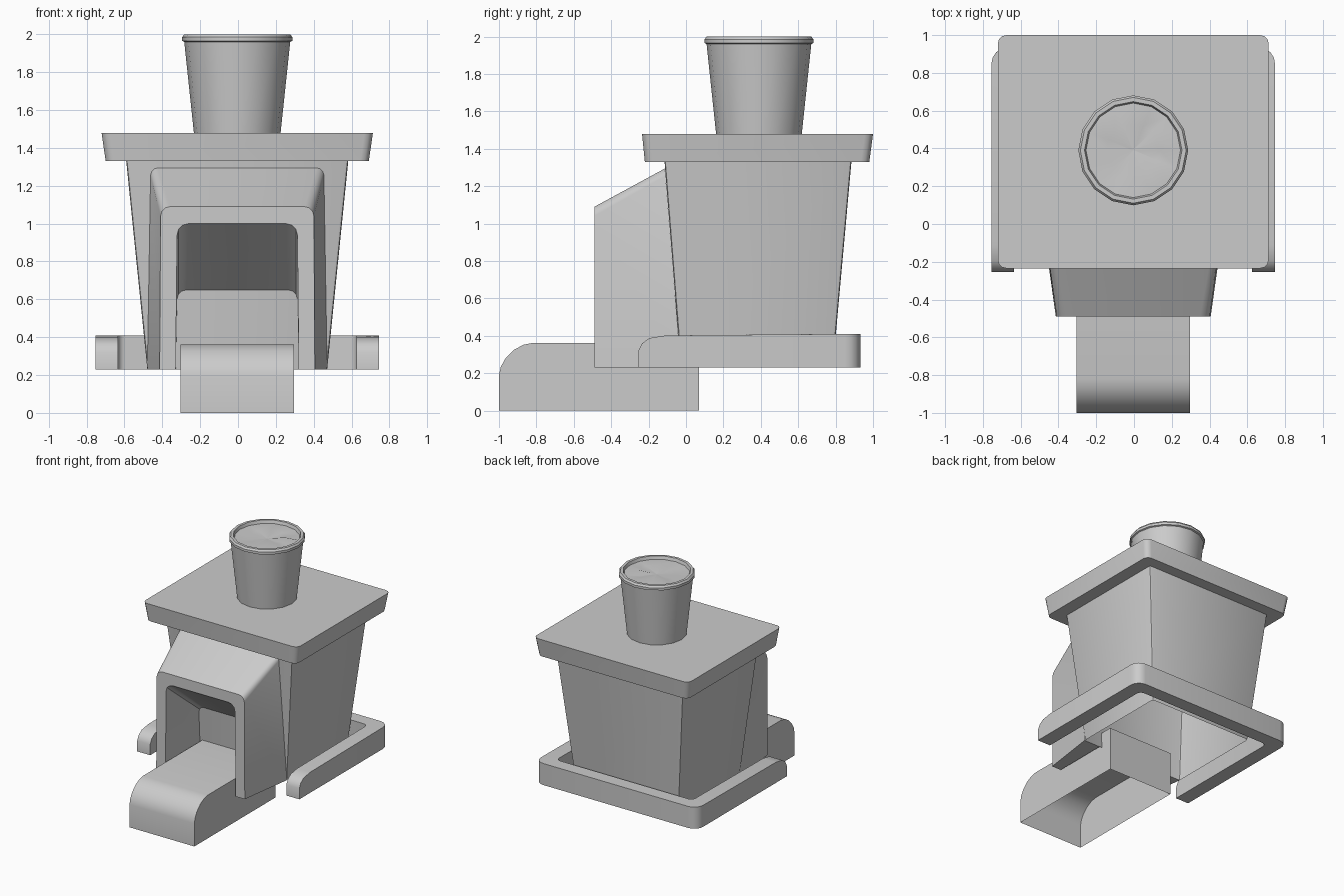
import bpy, bmesh, math, random

random.seed(4)
cube = bpy.data.objects.get("Cube")
if cube:
    bpy.data.objects.remove(cube, do_unlink=True)

grey = bpy.data.materials.new("plain_grey")
grey.use_nodes = True
grey.diffuse_color = (0.6, 0.6, 0.6, 1)
grey.node_tree.nodes["Principled BSDF"].inputs["Base Color"].default_value = (0.6, 0.6, 0.6, 1)

SHIFT = -0.004  # small sideways offset of the whole model


def loft(name, loops, closed=True, cap_start=False, cap_end=False, wrap=False):
    """Skin a list of equally long point loops into one object."""
    bm = bmesh.new()
    rings = [[bm.verts.new(p) for p in loop] for loop in loops]
    n = len(rings[0])
    pairs = list(zip(rings, rings[1:]))
    if wrap:
        pairs.append((rings[-1], rings[0]))
    for a, b in pairs:
        for i in range(n if closed else n - 1):
            j = (i + 1) % n
            bm.faces.new((a[i], a[j], b[j], b[i]))
    if cap_start:
        bm.faces.new(rings[0])
    if cap_end:
        bm.faces.new(rings[-1])
    bmesh.ops.recalc_face_normals(bm, faces=bm.faces)
    mesh = bpy.data.meshes.new(name)
    bm.to_mesh(mesh)
    bm.free()
    mesh.materials.append(grey)
    obj = bpy.data.objects.new(name, mesh)
    obj.location.x = SHIFT
    bpy.context.collection.objects.link(obj)
    bpy.ops.object.select_all(action='DESELECT')
    obj.select_set(True)
    bpy.context.view_layer.objects.active = obj
    bpy.ops.object.shade_smooth_by_angle(angle=math.radians(30))
    return obj


def arc(cx, cy, r, start, end, steps):
    """Points on an arc, angles in degrees."""
    angles = [math.radians(start + (end - start) * i / steps) for i in range(steps + 1)]
    return [(cx + r * math.cos(a), cy + r * math.sin(a)) for a in angles]


def rounded_rect(half_x, y0, y1, z, r, steps):
    pts = []
    corners = ((1, y1 - r), (-1, y1 - r), (-1, y0 + r), (1, y0 + r))
    for k, (side, cy) in enumerate(corners):
        pts += arc(side * (half_x - r), cy, r, 90 * k, 90 * k + 90, steps)
    return [(x, y, z) for x, y in pts]


def body_front(z):
    """Depth of the leaning front wall at a given height."""
    return -0.027 - (z - 0.23) * 0.08


def arch(bottom_half, top_half, top, r, depth):
    """Upside-down U with rounded shoulders, open at the floor."""
    half = [(bottom_half, 0.23)] + arc(top_half - r, top - r, r, 0, 90, 3)
    pts = half + [(-x, z) for x, z in reversed(half)]
    return [(x, depth(z), z) for x, z in pts]


# Main flared body, open underneath
loft("body", [rounded_rect(0.475, -0.027, 0.785, 0.23, 0.015, 2),
              rounded_rect(0.587, -0.115, 0.885, 1.335, 0.015, 2)])

# Slab roof
loft("roof", [rounded_rect(0.695, -0.22, 0.98, 1.33, 0.045, 3),
              rounded_rect(0.717, -0.235, 1.0, 1.48, 0.045, 3)],
     cap_start=True, cap_end=True)

# Front hood with a tunnel whose ceiling slopes down to the back
front = lambda z: -0.49
hood_loops = [arch(0.475, 0.458, 1.295, 0.04, body_front),
              arch(0.41, 0.405, 1.09, 0.05, front),
              arch(0.325, 0.318, 1.0, 0.06, front),
              arch(0.325, 0.318, 0.65, 0.05, body_front)]
loft("hood", hood_loops, closed=False)

# Narrow floor strips under the hood walls
for side, idx in (("left", 0), ("right", -1)):
    a, b, c, d = [loop[idx] for loop in hood_loops]
    loft("hood_floor_" + side, [[a, b], [d, c]], closed=False)

# Chute with a rounded nose, open underneath
nose = [(0.07, 0), (0.07, 0.362), (-0.82, 0.362), (-0.87, 0.352),
        (-0.92, 0.325), (-0.965, 0.28), (-0.99, 0.235), (-1.0, 0.19), (-1.0, 0)]
loft("chute", [[(x, y, z) for y, z in nose] for x in (-0.3, 0.3)],
     closed=False, cap_start=True, cap_end=True)

# U-shaped base rail: outer point, inner point and top height per station
stations = [((0.75, y), (0.63, y), z) for y, z in
            ((-0.255, 0.32), (-0.235, 0.36), (-0.195, 0.388), (-0.11, 0.402))]
outer = arc(0.67, 0.852, 0.08, 0, 90, 4)
inner = arc(0.59, 0.78, 0.04, 0, 90, 4)
stations += [(o, i, 0.41) for o, i in zip(outer, inner)]
stations += [((-o[0], o[1]), (-i[0], i[1]), z) for o, i, z in reversed(stations)]
loft("base_rail", [[(*o, 0.23), (*o, z), (*i, z), (*i, 0.23)] for o, i, z in stations],
     cap_start=True, cap_end=True)

# Cup on the roof with a rolled rim and a slightly crumpled filling
SIDES = 16
profile = [(0.228, 1.47), (0.28, 1.96), (0.291, 1.965), (0.291, 1.985), (0.28, 2.0),
           (0.258, 2.0), (0.25, 1.975), (0.14, 1.975), (0.01, 1.965)]
cup_loops = []
for r, z in profile:
    wobble = 0.012 if r == 0.14 else 0
    cup_loops.append([(r * math.cos(math.tau * i / SIDES),
                       0.39 + r * math.sin(math.tau * i / SIDES),
                       z + random.uniform(-wobble, wobble)) for i in range(SIDES)])
loft("cup", cup_loops, cap_end=True)
